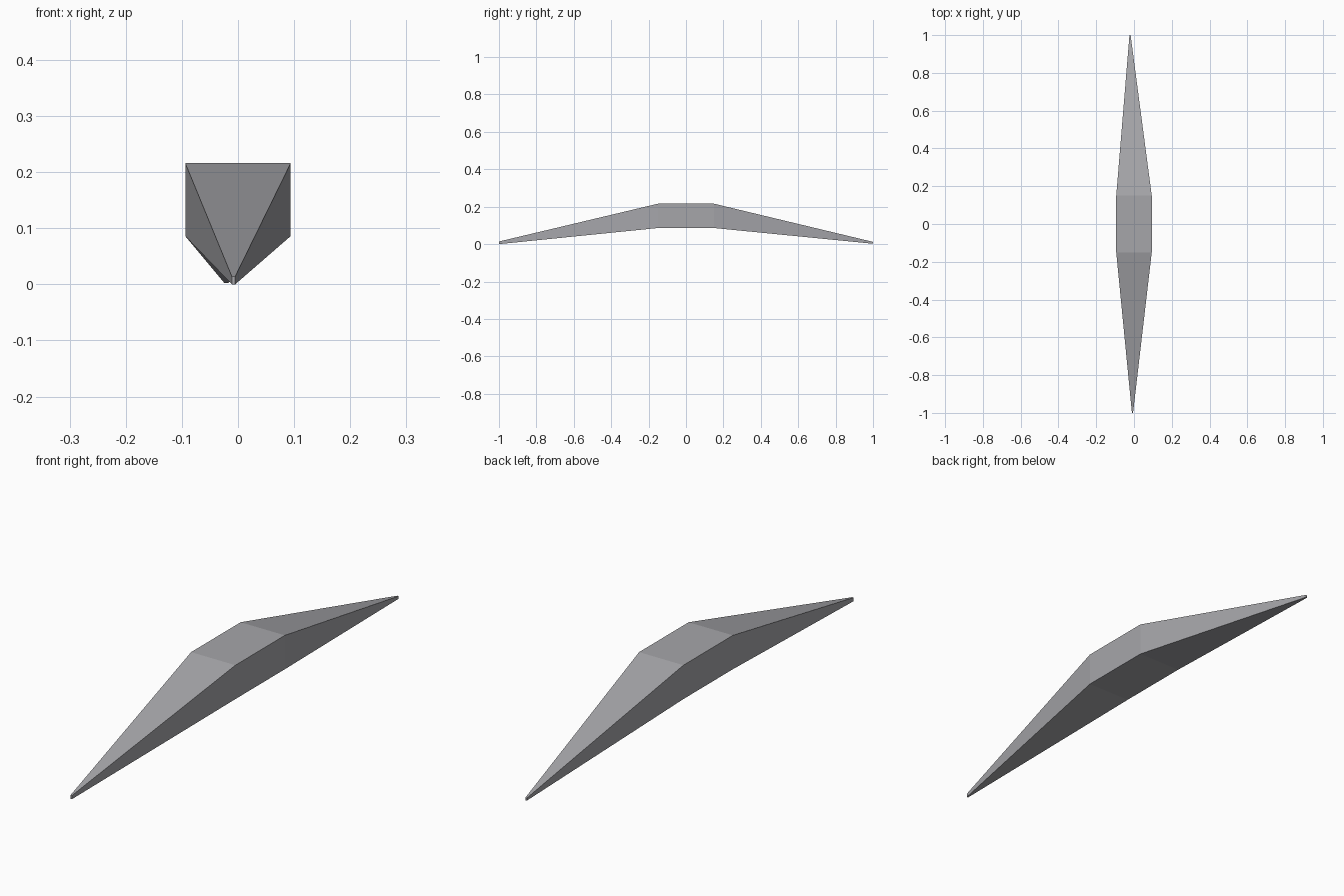
import bpy, bmesh

if "Cube" in bpy.data.objects:
    bpy.data.objects.remove(bpy.data.objects["Cube"])

# Cross-sections along y: (y, x_left, x_right, z_bottom, z_top)
sections = [
    (-1.0, -0.011, -0.005, 0.0, 0.014),
    (-0.15, -0.094, 0.094, 0.086, 0.216),
    (0.15, -0.094, 0.094, 0.086, 0.216),
    (1.0, -0.024, -0.018, 0.002, 0.012),
]

# Tapered bar: skin the sections and cap both tips
bm = bmesh.new()
rings = [[bm.verts.new(p) for p in ((l, y, b), (r, y, b), (r, y, t), (l, y, t))]
         for y, l, r, b, t in sections]
for a, c in zip(rings, rings[1:]):
    for i in range(4):
        j = (i + 1) % 4
        bm.faces.new((a[i], a[j], c[j], c[i]))
bm.faces.new(rings[0])
bm.faces.new(rings[-1][::-1])
bmesh.ops.recalc_face_normals(bm, faces=bm.faces)

mesh = bpy.data.meshes.new("tapered_bar")
bm.to_mesh(mesh)
bm.free()

# Plain grey
mat = bpy.data.materials.new("grey")
mat.diffuse_color = (0.38, 0.38, 0.40, 1)
mat.use_nodes = True
mat.node_tree.nodes["Principled BSDF"].inputs["Base Color"].default_value = mat.diffuse_color
mesh.materials.append(mat)
bpy.context.collection.objects.link(bpy.data.objects.new("tapered_bar", mesh))
